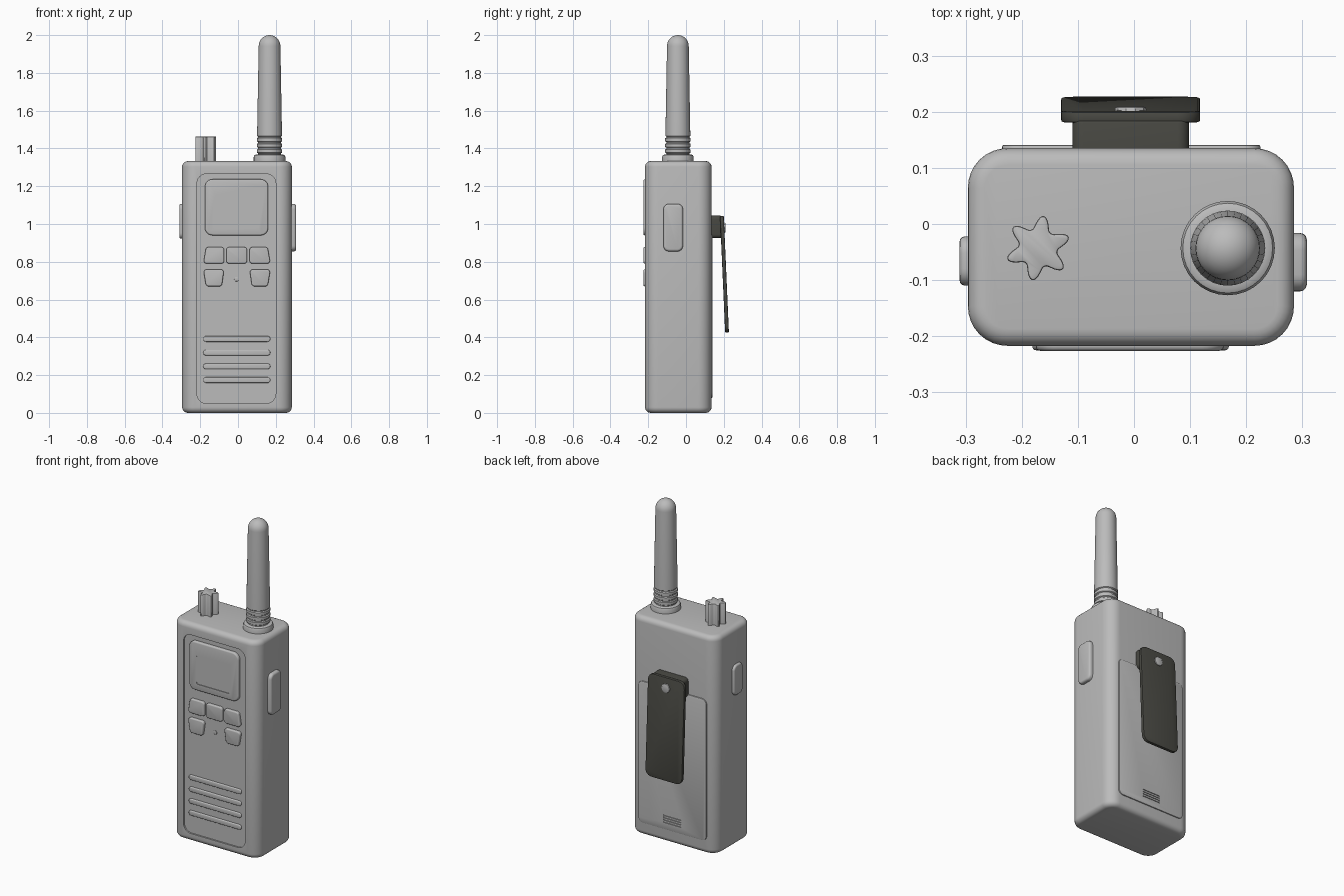
import bpy, bmesh, math
from mathutils import Vector

if "Cube" in bpy.data.objects:
    bpy.data.objects.remove(bpy.data.objects["Cube"])


def material(name, rgb):
    m = bpy.data.materials.new(name)
    m.diffuse_color = (*rgb, 1)
    m.use_nodes = True
    m.node_tree.nodes["Principled BSDF"].inputs["Base Color"].default_value = m.diffuse_color
    return m


GREY = material("light grey", (0.5, 0.5, 0.5))
DARK = material("dark olive grey", (0.065, 0.065, 0.055))
CX = -0.006  # centre line of the body


def rounded(corners, r, steps=6):
    """Polygon with every corner replaced by a circular arc."""
    pts, n = [], len(corners)
    for i in range(n):
        p = Vector(corners[i])
        a = (Vector(corners[i - 1]) - p).normalized()
        b = (Vector(corners[(i + 1) % n]) - p).normalized()
        half = a.angle(b) / 2
        t = r / math.tan(half)
        w = math.sin(half)
        for k in range(steps + 1):
            s = k / steps
            c0, c1, c2 = (1 - s) ** 2, 2 * w * s * (1 - s), s * s
            pts.append(((p + a * t) * c0 + p * c1 + (p + b * t) * c2) / (c0 + c1 + c2))
    return pts


def rect(u0, u1, v0, v1, r, steps=6):
    return rounded([(u0, v0), (u1, v0), (u1, v1), (u0, v1)], r, steps)


def circle(u, v, r, n):
    return [(u + r * math.cos(math.tau * i / n), v + r * math.sin(math.tau * i / n)) for i in range(n)]


AXES = {"x": lambda u, v, d: (d, u, v), "y": lambda u, v, d: (u, d, v), "z": lambda u, v, d: (u, v, d)}


def finish(name, bm, mat):
    bmesh.ops.recalc_face_normals(bm, faces=bm.faces)
    me = bpy.data.meshes.new(name)
    bm.to_mesh(me)
    bm.free()
    me.materials.append(mat)
    ob = bpy.data.objects.new(name, me)
    bpy.context.collection.objects.link(ob)
    smooth(ob)
    return ob


def smooth(ob):
    bpy.ops.object.select_all(action="DESELECT")
    ob.select_set(True)
    bpy.context.view_layer.objects.active = ob
    bpy.ops.object.shade_smooth_by_angle(angle=math.radians(32))


def slab(name, outline, axis, d0, d1, bevel=0.0, both=False, mat=GREY, segs=3):
    """Outline extruded along an axis from d0 to d1, rounded at the d1 end or both ends."""
    bm = bmesh.new()
    ends = [[bm.verts.new(AXES[axis](p[0], p[1], d)) for p in outline] for d in (d0, d1)]
    caps = [bm.faces.new(e) for e in ends]
    n = len(outline)
    for i in range(n):
        j = (i + 1) % n
        bm.faces.new((ends[0][i], ends[0][j], ends[1][j], ends[1][i]))
    bmesh.ops.recalc_face_normals(bm, faces=bm.faces)
    if bevel:
        edges = [e for c in (caps if both else caps[1:]) for e in c.edges]
        bmesh.ops.bevel(bm, geom=edges, offset=bevel, segments=segs, profile=0.5, affect="EDGES")
    return finish(name, bm, mat)


def cut(ob, cutter):
    mod = ob.modifiers.new("cut", "BOOLEAN")
    mod.operation, mod.solver, mod.object = "DIFFERENCE", "EXACT", cutter
    bpy.context.view_layer.objects.active = ob
    bpy.ops.object.modifier_apply(modifier=mod.name)
    bpy.data.objects.remove(cutter)
    smooth(ob)


def lathe(name, profile, x, y, n=32):
    bm = bmesh.new()
    vs = [bm.verts.new((x + r, y, z)) for r, z in profile]
    es = [bm.edges.new(p) for p in zip(vs, vs[1:])]
    bmesh.ops.spin(bm, geom=vs + es, cent=(x, y, 0), axis=(0, 0, 1), angle=math.tau, steps=n)
    bmesh.ops.remove_doubles(bm, verts=bm.verts, dist=1e-5)
    return finish(name, bm, GREY)


# Body with a shallow recessed front panel
FRONT, FLOOR, BACK = -0.217, -0.208, 0.135
body = slab("body", rect(-0.296, 0.285, FRONT, BACK, 0.07, 8), "z", 0, 1.333, 0.03, True, segs=5)
cut(body, slab("panel_cutter", rect(-0.217, 0.2, 0.05, 1.265, 0.05), "y", -0.3, FLOOR))

# Display frame with a sunken screen
frame = slab("display_frame", rect(-0.175, 0.16, 0.94, 1.237, 0.04), "y", -0.2, -0.226, 0.008)
cut(frame, slab("screen_cutter", rect(-0.124, 0.11, 0.98, 1.157, 0.012), "y", -0.3, -0.222))

# Keypad: one middle key and mirrored slanted keys
slab("key_middle", rect(CX - 0.056, CX + 0.054, 0.79, 0.878, 0.016), "y", -0.2, -0.225, 0.006)
for side, s in (("left", -1), ("right", 1)):
    upper = [(0.067, 0.79), (0.178, 0.79), (0.163, 0.878), (0.067, 0.878)]
    lower = [(0.08, 0.67), (0.163, 0.67), (0.178, 0.76), (0.067, 0.76)]
    for row, key in (("upper", upper), ("lower", lower)):
        pts = [(CX + s * u, v) for u, v in key]
        slab(f"key_{row}_{side}", rounded(pts, 0.016), "y", -0.2, -0.225, 0.006)
slab("microphone_dot", circle(CX - 0.002, 0.708, 0.012, 16), "y", -0.2, -0.211, 0.002)

# Speaker bars
for i in range(4):
    z = 0.174 + i * 0.0725
    slab(f"speaker_bar_{i + 1}", rect(-0.184, 0.171, z - 0.015, z + 0.015, 0.0145), "y", -0.2, FRONT, 0.005)

# Side buttons
slab("side_button_right", rect(-0.12, -0.016, 0.855, 1.107, 0.03), "x", 0.27, 0.308, 0.012)
slab("side_button_left", rect(-0.11, -0.022, 0.922, 1.107, 0.03), "x", -0.28, -0.311, 0.01)

# Lobed control knob
lobes = []
for i in range(96):
    a = math.tau * i / 96
    r = 0.035 + 0.023 * ((1 + math.cos(6 * (a - math.radians(20)))) / 2) ** 1.3
    lobes.append((-0.171 + r * math.cos(a), -0.043 + r * math.sin(a)))
slab("control_knob", lobes, "z", 1.32, 1.463, 0.004, segs=2)

# Antenna: collar, grooved rings, tapered shaft and domed tip
profile = [(0, 1.325), (0.084, 1.325), (0.084, 1.355), (0.08, 1.364), (0.072, 1.368), (0.061, 1.368)]
for i in range(3):
    z = 1.374 + i * 0.03
    profile += [(0.061, z), (0.067, z + 0.004), (0.067, z + 0.02), (0.061, z + 0.024)]
profile += [(0.061, 1.462), (0.066, 1.466), (0.0575, 1.942)]
for i in range(1, 9):
    a = math.pi / 2 * i / 8
    profile.append((0.0575 * math.cos(a) if i < 8 else 0, 1.942 + 0.058 * math.sin(a)))
lathe("antenna", profile, 0.167, -0.043)

# Battery cover with small vent slots
cover = slab("battery_cover", rect(-0.235, 0.225, 0.08, 0.945, 0.03), "y", 0.12, 0.141, 0.003, segs=2)
for i in range(4):
    z = 0.12 + i * 0.014
    cut(cover, slab("vent_cutter", rect(CX - 0.06, CX + 0.06, z, z + 0.007, 0.002, 2), "y", 0.136, 0.16))

# Belt clip: mount, leaning plate and pivot pin
slab("clip_mount", rect(-0.11, 0.098, 0.925, 1.045, 0.02), "y", 0.125, 0.185, 0.005, mat=DARK)
clip = slab("belt_clip", rect(-0.13, 0.118, 0.425, 1.043, 0.04), "y", 0.18, 0.2, 0.004, True, DARK, 2)
for v in clip.data.vertices:
    v.co.y += (1.043 - v.co.z) * 0.044
slab("clip_pin", circle(CX, 0.98, 0.028, 10), "y", 0.17, 0.209, 0.004, segs=2)
